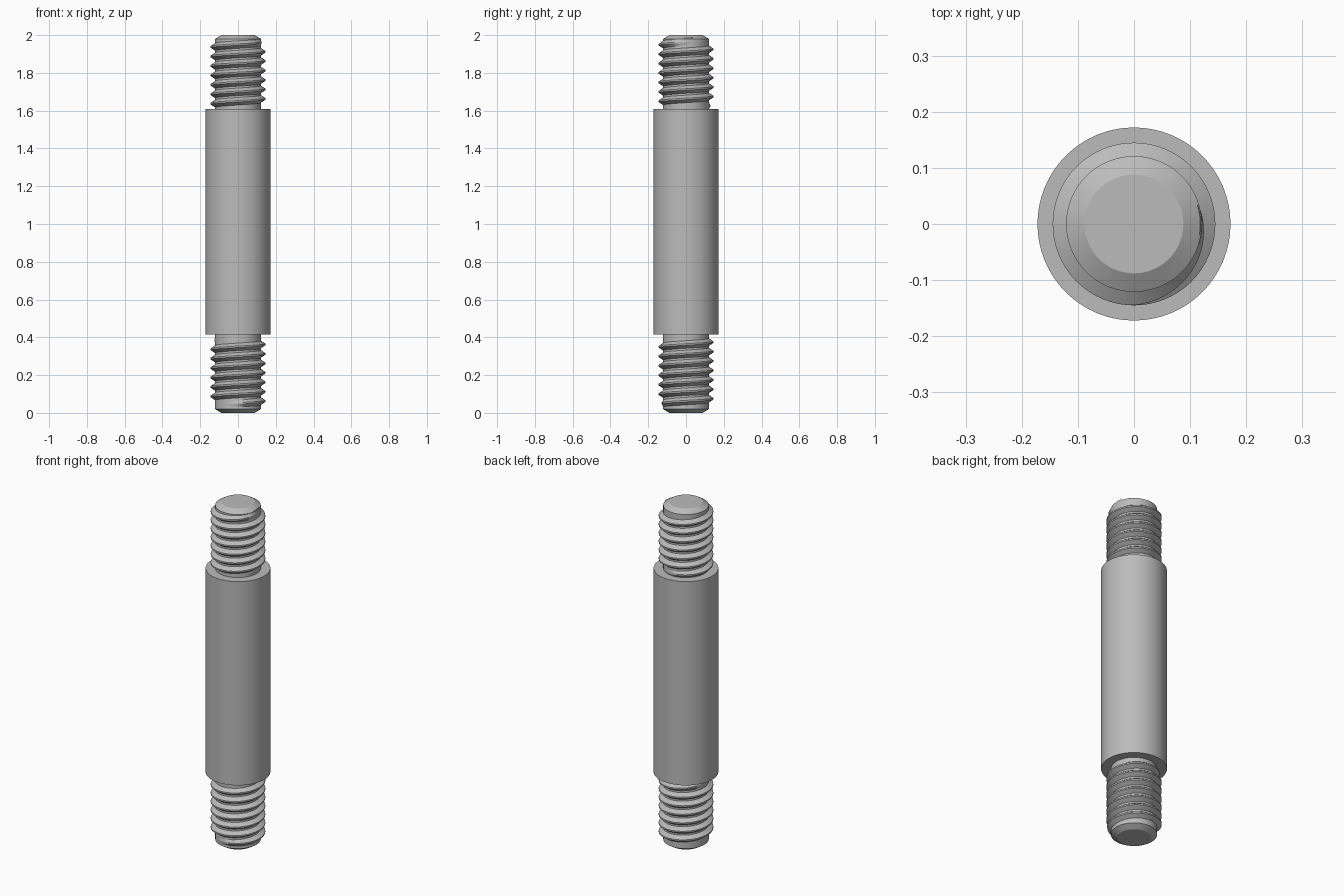
import bpy, bmesh, math

if "Cube" in bpy.data.objects:
    bpy.data.objects.remove(bpy.data.objects["Cube"], do_unlink=True)

SEGMENTS = 64
PITCH = 0.05
ROOT, CREST = 0.121, 0.145

steel = bpy.data.materials.new("grey steel")
steel.use_nodes = True
steel.diffuse_color = (0.5, 0.5, 0.5, 1)
steel.node_tree.nodes["Principled BSDF"].inputs["Base Color"].default_value = (0.5, 0.5, 0.5, 1)


def finish(name, bm):
    bmesh.ops.recalc_face_normals(bm, faces=bm.faces)
    mesh = bpy.data.meshes.new(name)
    bm.to_mesh(mesh)
    bm.free()
    mesh.materials.append(steel)
    obj = bpy.data.objects.new(name, mesh)
    bpy.context.collection.objects.link(obj)
    bpy.ops.object.select_all(action="DESELECT")
    obj.select_set(True)
    bpy.context.view_layer.objects.active = obj
    bpy.ops.object.shade_smooth_by_angle(angle=math.radians(30))
    return obj


def lathe(name, profile):
    """Turn (radius, height) points round the z axis and cap both ends."""
    bm = bmesh.new()
    rings = []
    for r, z in profile:
        ring = bmesh.ops.create_circle(bm, segments=SEGMENTS, radius=r)["verts"]
        for v in ring:
            v.co.z = z
        rings.append(ring)
    for a, b in zip(rings, rings[1:]):
        for i in range(SEGMENTS):
            j = (i + 1) % SEGMENTS
            bm.faces.new((a[i], a[j], b[j], b[i]))
    bm.faces.new(rings[0])
    bm.faces.new(rings[-1])
    return finish(name, bm)


def thread(name, end_z, turns, end_angle):
    """Right-handed ridge whose two ends sink into the root cylinder."""
    bm = bmesh.new()
    steps = int(turns * SEGMENTS)
    fade = 0.3 * SEGMENTS
    previous = None
    for i in range(steps + 1):
        turn = i / SEGMENTS - turns
        angle = end_angle + turn * math.tau
        z = end_z + turn * PITCH
        height = min(1, i / fade, (steps - i) / fade)
        tip = ROOT - 0.001 + (CREST - ROOT + 0.001) * height
        section = []
        for r, dz in ((ROOT - 0.003, -0.022), (tip, -0.004), (tip, 0.004), (ROOT - 0.003, 0.022)):
            section.append(bm.verts.new((r * math.cos(angle), r * math.sin(angle), z + dz)))
        if previous:
            for k in range(4):
                n = (k + 1) % 4
                bm.faces.new((previous[k], previous[n], section[n], section[k]))
        else:
            bm.faces.new(section)
        previous = section
    bm.faces.new(previous)
    return finish(name, bm)


# Plain middle shank
lathe("shank", [(0.172, 0.415), (0.172, 1.61)])

# Chamfered root cylinders at both ends
lathe("upper_core", [(ROOT, 1.60), (ROOT, 1.98), (0.088, 2.0)])
lathe("lower_core", [(0.088, 0.0), (ROOT, 0.02), (ROOT, 0.425)])

# Threads
thread("upper_thread", 1.965, 6.9, math.radians(20))
thread("lower_thread", 0.39, 6.9, math.radians(200))
